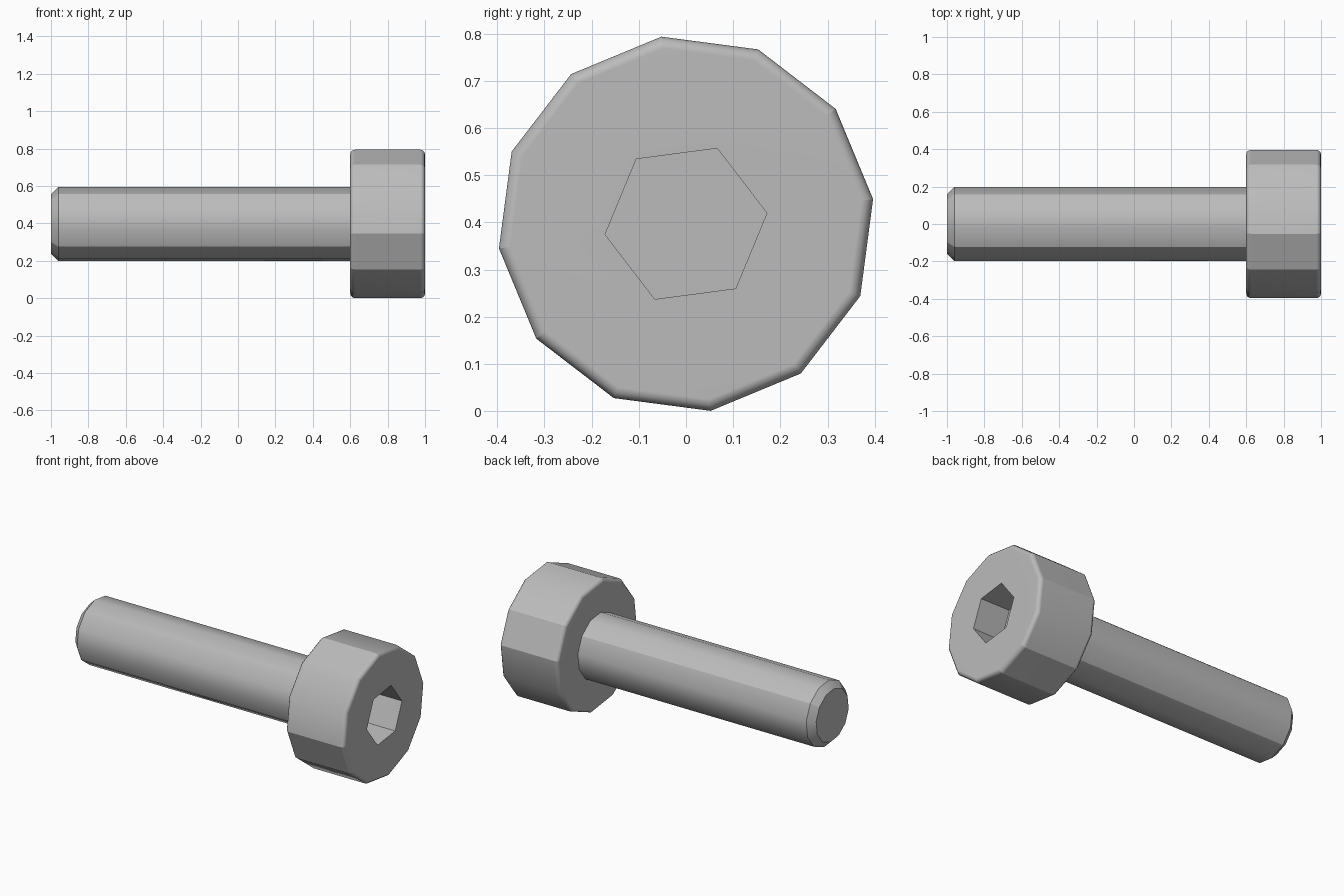
import bpy, bmesh
from math import radians, sin, cos, pi

cube = bpy.data.objects.get("Cube")
if cube:
    bpy.data.objects.remove(cube, do_unlink=True)

SIDES = 12
TURN = radians(7.5)
AXIS_Z = 0.397

steel = bpy.data.materials.new("steel grey")
steel.use_nodes = True
grey = (0.5, 0.5, 0.5, 1)
steel.diffuse_color = grey
steel.node_tree.nodes["Principled BSDF"].inputs["Base Color"].default_value = grey


def ring(bm, x, radius, count=SIDES):
    """Circle of vertices around the screw's long axis."""
    step = 2 * pi / count
    return [bm.verts.new((x, radius * cos(TURN + i * step),
                          AXIS_Z + radius * sin(TURN + i * step)))
            for i in range(count)]


def lathe(bm, profile, sharp_sides):
    """Join rings along the profile, keeping some lengthwise edges crisp."""
    rings = [ring(bm, x, r) for x, r in profile]
    for a, b in zip(rings, rings[1:]):
        for i in range(SIDES):
            j = (i + 1) % SIDES
            bm.faces.new((a[i], a[j], b[j], b[i]))
        for i in range(SIDES):
            if i % 3 in sharp_sides:
                bm.edges.get((a[i], b[i])).smooth = False
    return rings


def finish(bm, name):
    bmesh.ops.recalc_face_normals(bm, faces=bm.faces)
    for f in bm.faces:
        f.smooth = True
    for e in bm.edges:
        if len(e.link_faces) == 2 and e.calc_face_angle() > radians(35):
            e.smooth = False
    mesh = bpy.data.meshes.new(name)
    bm.to_mesh(mesh)
    bm.free()
    mesh.materials.append(steel)
    obj = bpy.data.objects.new(name, mesh)
    bpy.context.collection.objects.link(obj)
    return obj


# Shaft with chamfered tip
bm = bmesh.new()
rings = lathe(bm, [(-1, 0.16), (-0.96, 0.2), (0.6, 0.2)], {1})
bm.faces.new(rings[0])
finish(bm, "shaft")

# Head: shoulder underneath, rounded rims, hexagonal socket
bm = bmesh.new()
R, B, STEPS = 0.4, 0.025, 3
arc = [(B - B * cos(t), B - B * sin(t))
       for t in (i * pi / 2 / STEPS for i in range(STEPS + 1))]
back_rim = [(0.6 + dx, R - dr) for dx, dr in arc]
front_rim = [(1 - dx, R - dr) for dx, dr in reversed(arc)]
rings = lathe(bm, [(0.6, 0.2)] + back_rim + front_rim, {0, 1})
outer = rings[-1]
mouth = ring(bm, 1, 0.173, 6)
floor = ring(bm, 0.8, 0.173, 6)
for i in range(6):
    j = (i + 1) % 6
    bm.faces.new((mouth[i], mouth[j], outer[2 * j], outer[2 * i + 1], outer[2 * i]))
    bm.faces.new((mouth[i], mouth[j], floor[j], floor[i]))
bm.faces.new(floor)
# Socket walls stay flat
for i in range(6):
    bm.edges.get((mouth[i], floor[i])).smooth = False
head = finish(bm, "socket_head")
weighted = head.modifiers.new("Even shading", 'WEIGHTED_NORMAL')
weighted.keep_sharp = True
